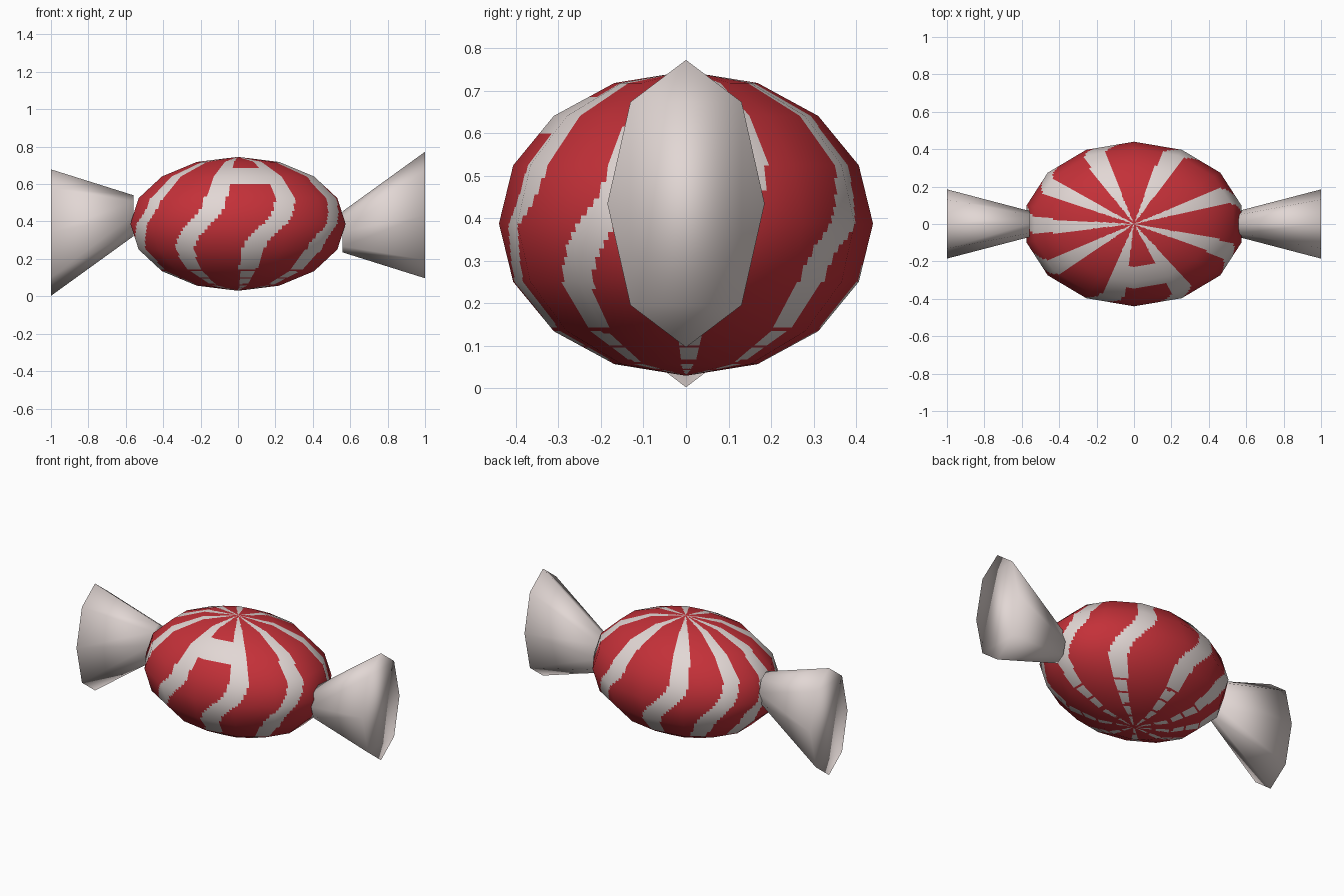
import bpy, bmesh, math
from mathutils import Vector, Matrix

cube = bpy.data.objects.get("Cube")
if cube:
    bpy.data.objects.remove(cube, do_unlink=True)

MID = 0.3875                            # height of the sweet's long axis
RADII = Vector((0.59, 0.44, 0.358))     # body half sizes
STRIPES = (-22, 19, 60, 103, 148, 194, 230, 262, 296)   # degrees from the front


def material(name, rgb):
    m = bpy.data.materials.new(name)
    m.use_nodes = True
    m.diffuse_color = (*rgb, 1)
    m.node_tree.nodes["Principled BSDF"].inputs["Base Color"].default_value = (*rgb, 1)
    return m


red = material("candy_red", (0.55, 0.03, 0.04))
white = material("wrapper_white", (0.76, 0.68, 0.66))


def finish(name, bm, mats):
    bmesh.ops.recalc_face_normals(bm, faces=bm.faces)
    for f in bm.faces:
        f.smooth = True
    me = bpy.data.meshes.new(name)
    bm.to_mesh(me)
    bm.free()
    for m in mats:
        me.materials.append(m)
    ob = bpy.data.objects.new(name, me)
    bpy.context.collection.objects.link(ob)
    return ob


def is_white(p):
    """Stripe rule for a point on the unit sphere."""
    height = p.z * RADII.z + MID
    around = math.degrees(math.atan2(p.x, -p.y))
    # crossbar joining the two front stripes
    if 0.60 < height < 0.685 and -14 < around < 28:
        return True
    # the stripes break into dashes underneath
    from_bottom = math.degrees(math.acos(max(-1, min(1, -p.z / p.length))))
    if from_bottom < 46 and from_bottom % 11 < 2.5:
        return False
    sway = 11 * math.tanh((height - 0.37) / 0.1) - 1
    half = 6.5 if from_bottom > 46 else 5.5
    return any(abs((around - s - sway + 180) % 360 - 180) < half for s in STRIPES)


# Body: coarse sphere, its flat facets split finely so the stripes can be cut in
bm = bmesh.new()
bmesh.ops.create_uvsphere(bm, u_segments=14, v_segments=8, radius=1)
bmesh.ops.subdivide_edges(bm, edges=bm.edges[:], cuts=13, use_grid_fill=True)
for f in bm.faces:
    f.material_index = int(is_white(f.calc_center_median()))
for v in bm.verts:
    v.co = v.co * RADII
body = finish("candy_body", bm, (red, white))
body.location.z = MID
body.data.normals_split_custom_set_from_vertices(
    [Vector([c / r ** 2 for c, r in zip(v.co, RADII)]).normalized()
     for v in body.data.vertices])


# Twisted wrapper ends: eight-sided flares, the second turned half round
def wrapper_end(name, turn):
    bm = bmesh.new()
    rings = []
    for x, z, ry, rz in ((0.56, -0.043, 0.07, 0.11), (1.0, 0.047, 0.185, 0.338)):
        rings.append([bm.verts.new((x, ry * math.sin(k * math.pi / 4),
                                    z + rz * math.cos(k * math.pi / 4)))
                      for k in range(8)])
    inner, outer = rings
    for k in range(8):
        n = (k + 1) % 8
        bm.faces.new((inner[k], inner[n], outer[n], outer[k]))
    bm.faces.new(inner)
    bm.faces.new(outer)
    bm.transform(Matrix.Rotation(turn, 4, "Y"))
    finish(name, bm, (white,)).location.z = MID


wrapper_end("left_wrapper_end", 0)
wrapper_end("right_wrapper_end", math.pi)
